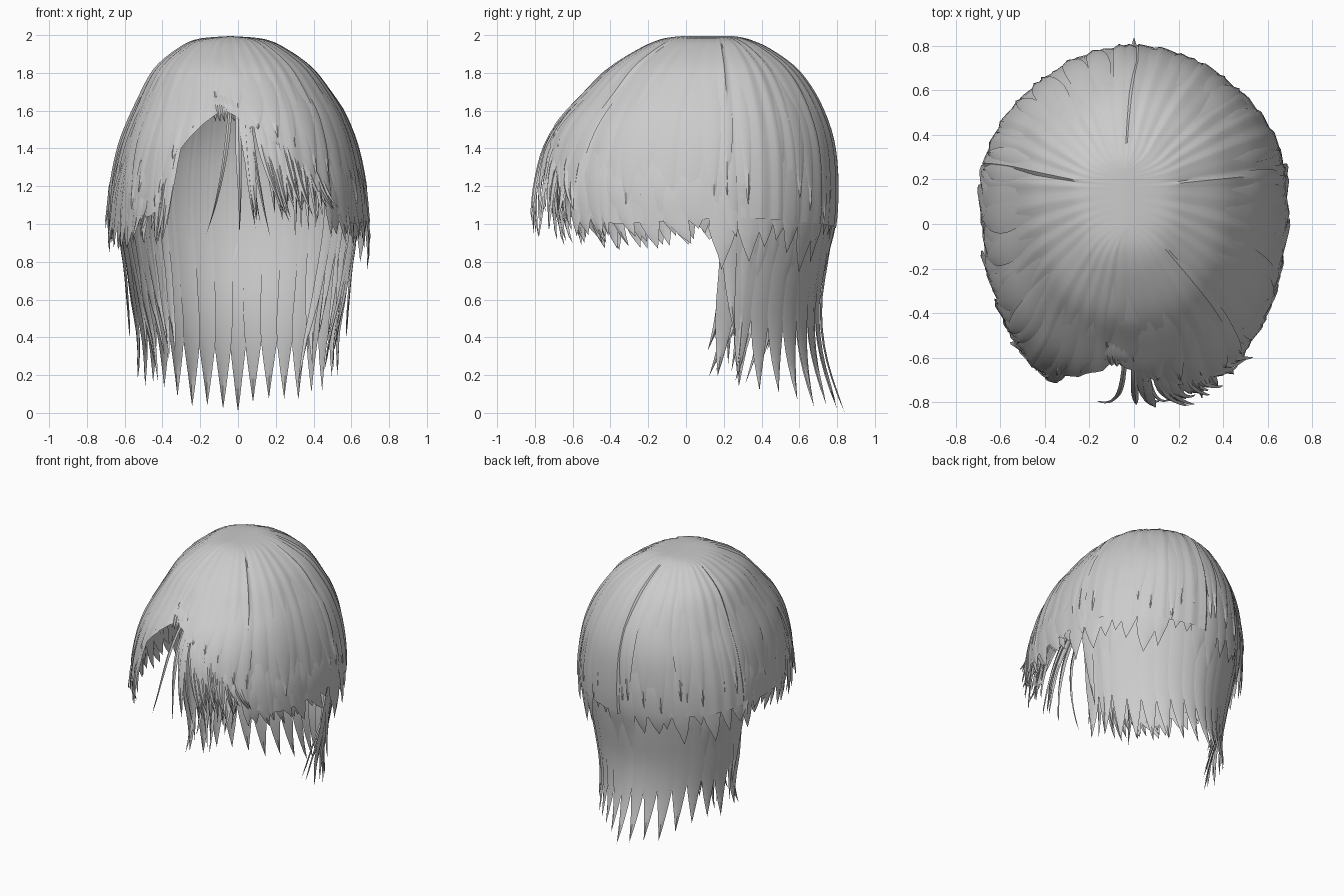
import bpy, bmesh, math, random
from mathutils import Vector

random.seed(4)
R = random.uniform
if "Cube" in bpy.data.objects:
    bpy.data.objects.remove(bpy.data.objects["Cube"])

hair = bpy.data.materials.new("grey_hair")
hair.use_nodes = True
hair.diffuse_color = (0.6, 0.6, 0.6, 1)
hair.node_tree.nodes["Principled BSDF"].inputs["Base Color"].default_value = (0.6, 0.6, 0.6, 1)

# Ring profiles: height, half width, back y, front y
CAP = [(1.995, 0, .25, -.02), (1.98, .17, .32, -.12), (1.93, .28, .43, -.24),
       (1.83, .41, .57, -.40), (1.7, .5, .67, -.53), (1.55, .575, .74, -.67),
       (1.4, .63, .78, -.75), (1.2, .67, .795, -.8), (1.0, .685, .785, -.82),
       (.85, .69, .75, -.83), (.7, .68, .73, -.84)]
NAPE = [(1.75, .44, .61, -.3), (1.6, .53, .69, -.3), (1.4, .6, .755, -.3), (1.2, .63, .77, -.3),
        (1.0, .62, .76, -.3), (.8, .58, .725, -.25), (.6, .54, .68, -.2), (.4, .49, .665, -.15),
        (.2, .46, .68, -.15), (0, .44, .72, -.15)]
# Hem height by angle from the front, towards the model's left
HEM = [(-180, .98), (-100, 1.04), (-60, 1.0), (-37, 1.05), (-31, 1.2), (-25, 1.4),
       (-16, 1.52), (-6, 1.61), (-2, 1.58), (16, 1.42), (34, 1.2), (43, 1.08),
       (60, 1.0), (100, 1.04), (180, .98)]


def hem(a):
    a = (a + 180) % 360 - 180
    for (a0, h0), (a1, h1) in zip(HEM, HEM[1:]):
        if a <= a1:
            return h0 + (h1 - h0) * (a - a0) / (a1 - a0)


def ring_index(table, z):
    """Position along a profile table at a height."""
    for i in range(len(table) - 1):
        if z >= table[i + 1][0]:
            return i + (table[i][0] - z) / (table[i][0] - table[i + 1][0])
    return len(table) - 1


def surface(table, u, a, out=0):
    """Point on the head shape: squarer at the front, more pointed at the back."""
    n = len(table) - 1
    i = min(int(u), n - 1)
    t = u - i
    p0, p1, p2, p3 = (table[min(max(k, 0), n)] for k in range(i - 1, i + 3))
    z, w, back, front = (
        .5 * (2 * b + (c - a_) * t + (2 * a_ - 5 * b + 4 * c - d) * t * t
              + (3 * b - a_ - 3 * c + d) * t ** 3)
        for a_, b, c, d in zip(p0, p1, p2, p3))
    s, c = math.sin(math.radians(a)), -math.cos(math.radians(a))
    mid = .16
    depth, power = (back - mid, 2 / 1.87) if c > 0 else (mid - front, 2 / 2.3)
    x = (w + out) * math.copysign(abs(s) ** power, s) - .1 * max(0, z - 1.6)
    y = mid + (depth + out) * math.copysign(abs(c) ** power, c)
    return Vector((x, y, z))


def lock(bm, table, a, width, top, tip, drift=0, out=.01, flick=(0, 0, 0), rows=9, full=.45):
    """Tapered ridged ribbon that rises out of the head shape and follows it."""
    grid = []
    for r in range(rows + 1):
        t = r / rows
        u = ring_index(table, top + (tip - top) * t)
        half = width / 2 * (1 if t < full else 1 - ((t - full) / (1 - full)) ** 1.5)
        centre = a + drift * t * t
        push = Vector(flick) * t ** 3
        o = -.014 + (out + .014) * min(1, t * 2.5)
        cols = [(-1, 0), (0, .008), (1, 0)] if r < rows else [(0, 0)]
        grid.append([bm.verts.new(surface(table, u, centre + s * half, o + rise) + push)
                     for s, rise in cols])
    for r0, r1 in zip(grid, grid[1:]):
        for k in range(2):
            if len(r1) == 3:
                bm.faces.new((r0[k], r1[k], r1[k + 1], r0[k + 1]))
            else:
                bm.faces.new((r0[k], r1[0], r0[k + 1]))


def finish(bm, name):
    mesh = bpy.data.meshes.new(name)
    bmesh.ops.remove_doubles(bm, verts=bm.verts, dist=.0005)
    bm.to_mesh(mesh)
    bm.free()
    ob = bpy.data.objects.new(name, mesh)
    bpy.context.collection.objects.link(ob)
    mesh.materials.append(hair)
    bpy.ops.object.select_all(action='DESELECT')
    ob.select_set(True)
    bpy.context.view_layer.objects.active = ob
    bpy.ops.object.shade_smooth_by_angle(angle=math.radians(40))


# Crown shell, combed in stepped bands from the parting
bm = bmesh.new()
N, ROWS = 160, 28
ridge = [R(-.006, .006) for _ in range(N // 4)]
verts = []
for c in range(N):
    a = c * 360 / N - 180
    end = ring_index(CAP, hem(a))
    bump = ridge[c // 4] + .003 * (c % 4)
    verts.append([bm.verts.new(surface(CAP, end * r / ROWS, a, bump * min(1, r / 6)))
                  for r in range(ROWS + 1)])
for c in range(N):
    l, r = verts[c], verts[(c + 1) % N]
    for k in range(ROWS):
        bm.faces.new((l[k], l[k + 1], r[k + 1], r[k]))
finish(bm, "crown_hair")

# Long combed locks over the crown
bm = bmesh.new()
for i in range(40):
    a = i * 9 + R(-3, 3)
    lock(bm, CAP, a, R(7, 12), R(1.85, 1.95), hem(a) + R(0, .12), 0, R(.002, .01),
         rows=16, full=.4)
finish(bm, "crown_locks")

# Jagged side locks sweeping backwards
bm = bmesh.new()
for side in (-1, 1):
    for i in range(20):
        a = 42 + i * 2.9
        lock(bm, CAP, side * a, R(5, 8), R(1.3, 1.5), R(.86, .95) + .05 * (a > 80),
             side * R(0, 7), R(0, .01), (side * R(-.03, .01), R(0, .05), 0), full=.65)
finish(bm, "side_locks")

# Upper layer at the back
bm = bmesh.new()
for i in range(20):
    lock(bm, CAP, 98 + i * 164 / 19 + R(-2, 2), R(9, 14), R(1.35, 1.6), R(.72, .95),
         R(-3, 3), R(-.003, .006), full=.65)
finish(bm, "upper_back_locks")

# Long nape layer with pointed tips flaring behind and curling forward at the sides
bm = bmesh.new()
for i in range(17):
    a = 100 + i * 10
    k = abs(i - 8) / 8
    x = math.sin(math.radians(a))
    lock(bm, NAPE, a, 13, 1.74, .01 + .16 * k ** 1.5 + (R(0, .06) if k else 0),
         (8 - i) * .4, 0, (.08 * x, .12 - .22 * k, 0), rows=20, full=.74)
for side in (-1, 1):
    for i in range(9):
        a = 98 + i * 5
        lock(bm, NAPE, side * a, R(6, 9), 1.25, R(.13, .42), side * R(0, 6), R(.005, .02),
             (side * R(-.02, .08), R(-.2, -.04), 0), rows=14, full=.5)
    lock(bm, NAPE, side * 97, 8, 1.2, .4, side * 2, .02, (side * .07, .03, 0), rows=12)
finish(bm, "nape_locks")

# Fringe strands falling from the parting
bm = bmesh.new()
for i in range(26):
    a = R(0, 5) + i * 1.4
    lock(bm, CAP, a, R(2.5, 5), hem(a) + .16, R(.93, 1.12), 5 + R(-4, 4), R(0, .01),
         (R(-.05, .04), R(-.03, .03), 0), rows=12, full=.35)
for a, tip, drift in ((-3, .95, -6), (0, .94, 2), (2, 1.0, 8), (4, .93, 10)):
    lock(bm, CAP, a, 1.8, 1.68, tip, drift, 0, (-.03, .02, 0), rows=12, full=.3)
for i in range(14):
    a = -27 - i * 1.7
    lock(bm, CAP, a, R(3, 5), hem(a) + .2, R(.88, 1.06), R(-7, -2), R(0, .01),
         (R(-.02, .04), R(0, .04), 0), rows=10, full=.45)
finish(bm, "fringe_strands")

# Small tuft at the parting
bm = bmesh.new()
for i in range(5):
    lock(bm, CAP, -11 + i * 2, 3, 1.7, 1.54, 2, .008, (0, .05, 0), rows=6)
finish(bm, "parting_tuft")
